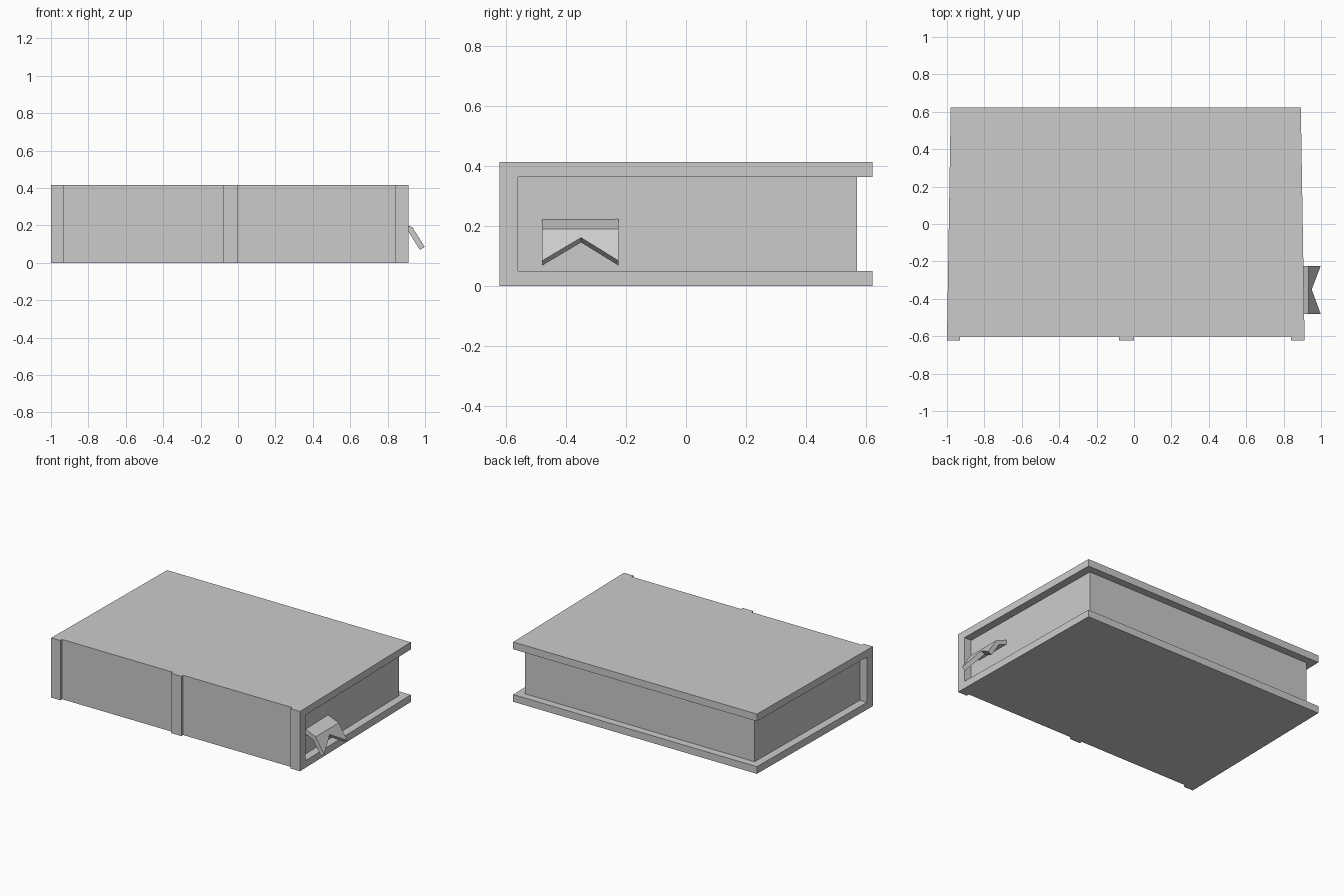
import bpy, bmesh

cube = bpy.data.objects.get("Cube")
if cube:
    bpy.data.objects.remove(cube, do_unlink=True)

grey = bpy.data.materials.new("plain grey")
grey.use_nodes = True
colour = (0.6, 0.6, 0.6, 1)
grey.diffuse_color = colour
grey.node_tree.nodes["Principled BSDF"].inputs["Base Color"].default_value = colour

HEIGHT, BOARD = 0.415, 0.05
FRONT, SPINE, INNER, BACK = -0.622, -0.602, -0.56, 0.622


def left_edge(y):
    return -1.0 + 0.02 * (y - FRONT) / (BACK - FRONT)


def right_edge(y):
    return 0.912 - 0.02 * (y - FRONT) / (BACK - FRONT)


def finish(name, bm):
    bmesh.ops.recalc_face_normals(bm, faces=bm.faces)
    mesh = bpy.data.meshes.new(name)
    bm.to_mesh(mesh)
    bm.free()
    mesh.materials.append(grey)
    obj = bpy.data.objects.new(name, mesh)
    bpy.context.collection.objects.link(obj)
    return obj


def prism(name, profile, x_low, x_high):
    """Span a (y, z) profile between two side lines, each a function of y."""
    bm = bmesh.new()
    low = [bm.verts.new((x_low(y), y, z)) for y, z in profile]
    high = [bm.verts.new((x_high(y), y, z)) for y, z in profile]
    bm.faces.new(low)
    bm.faces.new(high)
    for i in range(len(profile)):
        j = (i + 1) % len(profile)
        bm.faces.new((low[i], low[j], high[j], high[i]))
    return finish(name, bm)


def rectangle(y0, y1, z0, z1):
    return [(y0, z0), (y1, z0), (y1, z1), (y0, z1)]


# Cover: two boards joined by the spine, tapering toward the back
top = HEIGHT - BOARD
prism("cover",
      [(SPINE, 0), (BACK, 0), (BACK, BOARD), (INNER, BOARD),
       (INNER, top), (BACK, top), (BACK, HEIGHT), (SPINE, HEIGHT)],
      left_edge, right_edge)

# Page block, set in from the cover edges
inset = 0.055
prism("pages", rectangle(INNER, 0.57, BOARD, top),
      lambda y: left_edge(y) + inset, lambda y: right_edge(y) - inset)

# Raised bands on the spine
band = rectangle(FRONT, SPINE, 0, HEIGHT)
prism("spine_band_right", band, left_edge, lambda y: -0.93)
prism("spine_band_middle", band, lambda y: -0.08, lambda y: 0.0)
prism("spine_band_left", band, lambda y: 0.84, right_edge)

# Bookmark ribbon: bent strip with a notched end
bm = bmesh.new()
root, bend, end, notch = (0.82, 0.236), (0.932, 0.19), (0.998, 0.085), (0.95, 0.162)
rows = []
for y, tip in ((-0.48, end), (-0.35, notch), (-0.225, end)):
    rows.append([bm.verts.new((x, y, z)) for x, z in (root, bend, tip)])
for a, b in zip(rows, rows[1:]):
    for i in range(2):
        bm.faces.new((a[i], a[i + 1], b[i + 1], b[i]))
ribbon = finish("bookmark_ribbon", bm)
if ribbon.data.polygons[0].normal.z < 0:
    ribbon.data.flip_normals()
thick = ribbon.modifiers.new("thickness", 'SOLIDIFY')
thick.thickness = 0.03
thick.offset = -1
thick.use_even_offset = True
